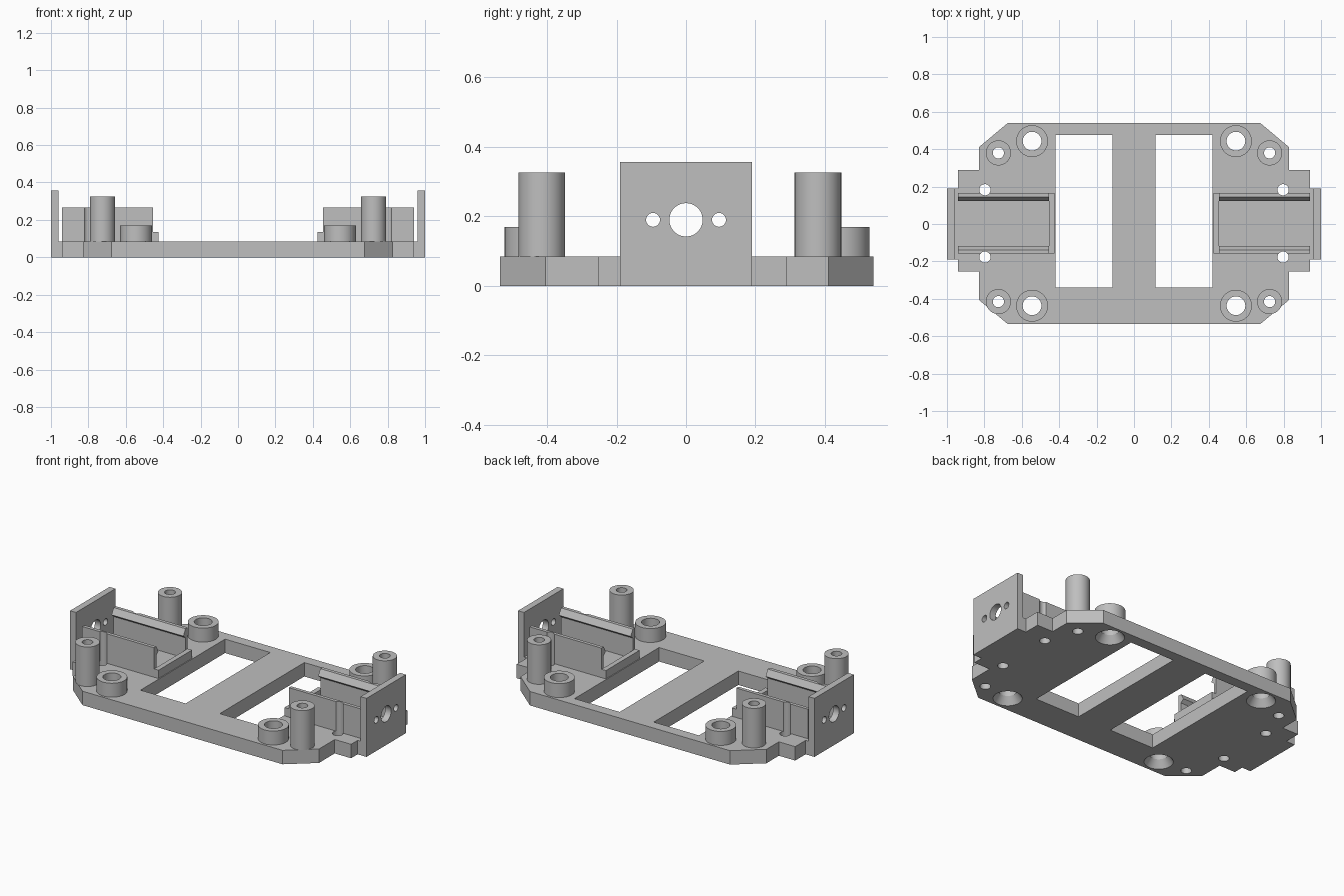
import bpy, bmesh, math
from mathutils import Vector

if "Cube" in bpy.data.objects:
    bpy.data.objects.remove(bpy.data.objects["Cube"])

GREY = (0.52, 0.52, 0.52, 1)
mat = bpy.data.materials.new("matte grey plastic")
mat.use_nodes = True
mat.diffuse_color = GREY
mat.node_tree.nodes["Principled BSDF"].inputs["Base Color"].default_value = GREY

PLATE = 0.085          # plate thickness
MID = 0.003            # centre line of the motor cradles


def finish(name, bm):
    bmesh.ops.recalc_face_normals(bm, faces=bm.faces)
    mesh = bpy.data.meshes.new(name)
    bm.to_mesh(mesh)
    bm.free()
    mesh.materials.append(mat)
    obj = bpy.data.objects.new(name, mesh)
    bpy.context.collection.objects.link(obj)
    return obj


def prism(name, points, direction):
    """Closed polygon of 3D points swept along a direction."""
    bm = bmesh.new()
    face = bm.faces.new([bm.verts.new(p) for p in points])
    swept = bmesh.ops.extrude_face_region(bm, geom=[face])["geom"]
    verts = [v for v in swept if isinstance(v, bmesh.types.BMVert)]
    bmesh.ops.translate(bm, verts=verts, vec=Vector(direction))
    return finish(name, bm)


def box(name, x, y, z):
    corners = [(x[0], y[0]), (x[1], y[0]), (x[1], y[1]), (x[0], y[1])]
    return prism(name, [(a, b, z[0]) for a, b in corners], (0, 0, z[1] - z[0]))


def cylinder(name, x, y, z0, z1, r0, r1=None):
    bm = bmesh.new()
    bmesh.ops.create_cone(bm, cap_ends=True, segments=48, radius1=r0,
                          radius2=r0 if r1 is None else r1, depth=z1 - z0)
    bmesh.ops.translate(bm, verts=bm.verts, vec=(x, y, (z0 + z1) / 2))
    return finish(name, bm)


def cross_hole(x, y, z, r):
    """Cutter lying along x."""
    ring = [math.tau * i / 48 for i in range(48)]
    return prism("cutter", [(x - 0.1, y + r * math.cos(a), z + r * math.sin(a))
                            for a in ring], (0.2, 0, 0))


def cut(obj, cutters):
    bpy.context.view_layer.objects.active = obj
    for c in cutters:
        mod = obj.modifiers.new("cut", "BOOLEAN")
        mod.operation, mod.solver, mod.object = "DIFFERENCE", "EXACT", c
        bpy.ops.object.modifier_apply(modifier=mod.name)
        bpy.data.objects.remove(c)


def smooth(obj):
    bpy.ops.object.select_all(action="DESELECT")
    obj.select_set(True)
    bpy.context.view_layer.objects.active = obj
    bpy.ops.object.shade_smooth_by_angle(angle=math.radians(30))


# Base plate outline: right half, then mirrored
half = [(0.675, -0.535), (0.83, -0.405), (0.83, -0.253), (0.94, -0.253),
        (0.94, -0.19), (0.96, -0.19), (0.96, 0.19), (0.94, 0.19),
        (0.94, 0.29), (0.83, 0.29), (0.83, 0.41), (0.675, 0.54)]
outline = half + [(-x, y) for x, y in reversed(half)]
plate = prism("base_plate", [(x, y, 0) for x, y in outline], (0, 0, PLATE))
plate_cutters = []

for s, side in ((1, "left"), (-1, "right")):
    def span(a, b):
        return sorted((s * a, s * b))

    # Battery windows
    plate_cutters.append(box("cutter", span(0.115, 0.42), (-0.34, 0.475), (-0.1, 0.2)))

    # Screw posts and wide bosses at the corners
    for end, post_y, boss_y in (("front", -0.415, -0.437), ("back", 0.38, 0.443)):
        x = s * 0.725
        post = cylinder(f"{side}_{end}_post", x, post_y, PLATE, 0.326, 0.067)
        cut(post, [cylinder("cutter", x, post_y, 0, 0.5, 0.03)])
        smooth(post)
        plate_cutters.append(cylinder("cutter", x, post_y, -0.1, 0.2, 0.03))

        x = s * 0.545
        boss = cylinder(f"{side}_{end}_boss", x, boss_y, PLATE, 0.17, 0.085)
        cut(boss, [cylinder("cutter", x, boss_y, 0, 0.5, 0.05)])
        smooth(boss)
        plate_cutters.append(cylinder("cutter", x, boss_y, -0.1, 0.2, 0.05))
        # countersink on the underside
        plate_cutters.append(cylinder("cutter", x, boss_y, -0.01, 0.045, 0.088, 0.05))

    # Clip rails with a sloped lip, grooved where the small holes pass
    for d, end in ((-1, "front"), (1, "back")):
        profile = [(0.162, PLATE), (0.162, 0.265), (0.141, 0.265), (0.12, 0.228),
                   (0.141, 0.21), (0.141, PLATE)]
        rail = prism(f"{side}_{end}_rail",
                     [(s * 0.455, MID + d * y, z) for y, z in profile], (s * 0.485, 0, 0))
        hole = (s * 0.797, MID + d * 0.18)
        cut(rail, [cylinder("cutter", *hole, 0, 0.5, 0.03)])
        smooth(rail)
        plate_cutters.append(cylinder("cutter", *hole, -0.1, 0.2, 0.03))

    # Low stop at the inner end of the cradle
    box(f"{side}_stop", span(0.425, 0.455), (MID - 0.162, MID + 0.162), (PLATE, 0.136))

    # Upright end bracket with shaft hole and two screw holes
    bracket = box(f"{side}_end_bracket", span(0.96, 1.0), (-0.19, 0.19), (0, 0.357))
    cut(bracket, [cross_hole(s * 0.98, y, 0.19, r)
                  for y, r in ((0, 0.048), (-0.095, 0.02), (0.095, 0.02))])
    smooth(bracket)

cut(plate, plate_cutters)
smooth(plate)
